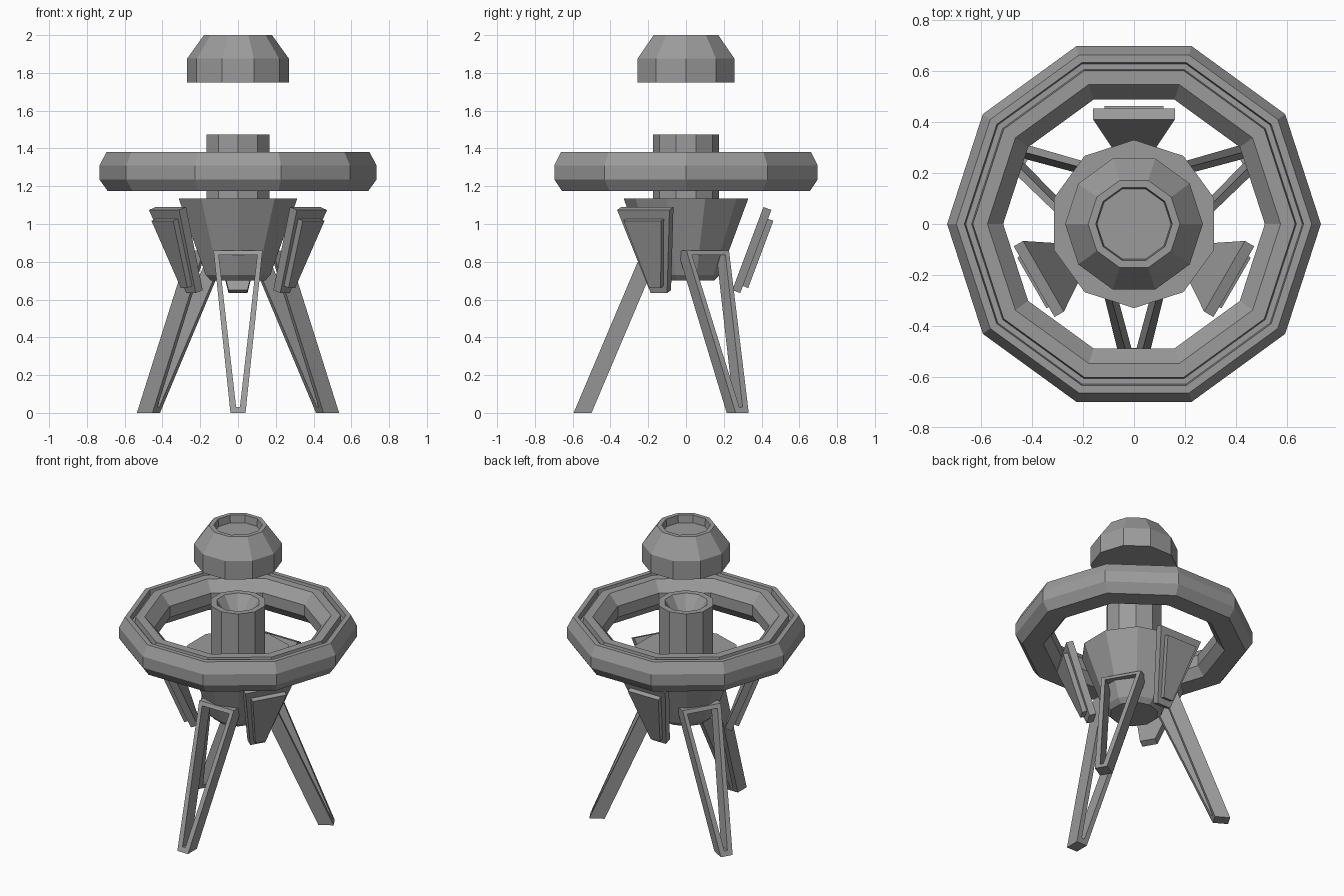
import bpy, bmesh, math
from mathutils import Matrix

if "Cube" in bpy.data.objects:
    bpy.data.objects.remove(bpy.data.objects["Cube"])

grey = bpy.data.materials.new("mid grey")
grey.use_nodes = True
COLOUR = (0.33, 0.33, 0.33, 1)
grey.diffuse_color = COLOUR
grey.node_tree.nodes["Principled BSDF"].inputs["Base Color"].default_value = COLOUR


def finish(name, bm):
    bmesh.ops.recalc_face_normals(bm, faces=bm.faces)
    mesh = bpy.data.meshes.new(name)
    bm.to_mesh(mesh)
    bm.free()
    mesh.materials.append(grey)
    obj = bpy.data.objects.new(name, mesh)
    bpy.context.collection.objects.link(obj)
    return obj


def lathe(name, profile, start=0.0, closed=False, sides=10):
    """Revolve (radius, z) points; open profiles get flat end caps."""
    bm = bmesh.new()
    rings = []
    for r, z in profile:
        angles = [math.radians(start) + math.tau * i / sides for i in range(sides)]
        rings.append([bm.verts.new((r * math.cos(a), r * math.sin(a), z)) for a in angles])
    pairs = list(zip(rings, rings[1:]))
    if closed:
        pairs.append((rings[-1], rings[0]))
    else:
        bm.faces.new(rings[0])
        bm.faces.new(rings[-1])
    for a, b in pairs:
        for i in range(sides):
            j = (i + 1) % sides
            bm.faces.new((a[i], a[j], b[j], b[i]))
    return finish(name, bm)


def bridge(bm, a, b):
    """Join two equal vertex loops with quads."""
    for i in range(len(a)):
        j = (i + 1) % len(a)
        bm.faces.new((a[i], a[j], b[j], b[i]))


def trapezoid(bm, top, bottom, half_top, half_bottom):
    """Four vertices across y, given (radius, z) for the top and bottom edges."""
    pts = [(top, -half_top), (top, half_top), (bottom, half_bottom), (bottom, -half_bottom)]
    return [bm.verts.new((p[0], y, p[1])) for p, y in pts]


def place(obj, degrees):
    obj.data.transform(Matrix.Rotation(math.radians(degrees), 4, "Z"))


# Floating cap with a recessed top
lathe("cap", [(0.27, 1.75), (0.27, 1.875), (0.18, 2.0), (0.15, 2.0), (0.145, 1.95)])

# Wheel-like ring with a groove along its top
lathe("ring", [(0.69, 1.175), (0.733, 1.235), (0.733, 1.31), (0.697, 1.38),
               (0.665, 1.38), (0.66, 1.345), (0.637, 1.345), (0.632, 1.38),
               (0.575, 1.38), (0.513, 1.31), (0.513, 1.235), (0.56, 1.175)], closed=True)

# Central column with a funnel mouth
lathe("column", [(0.175, 1.12), (0.175, 1.475), (0.135, 1.475), (0.07, 1.38)], start=18)

# Tapered hull
lathe("hull", [(0.15, 0.70), (0.18, 0.73), (0.33, 1.135)], start=18)


# Open triangular leg frames, leaning outwards at the foot
def leg(name, degrees):
    bm = bmesh.new()

    def lean(z):
        return 0.595 - 0.365 * z / 0.86

    loops = []
    for depth in (0.0, 0.095):
        outer = trapezoid(bm, (lean(0.86) - depth, 0.86), (lean(0) - depth, 0), 0.13, 0.04)
        inner = trapezoid(bm, (lean(0.835) - depth, 0.835), (lean(0.03) - depth, 0.03), 0.102, 0.01)
        bridge(bm, outer, inner)
        loops.append((outer, inner))
    for k in (0, 1):
        bridge(bm, loops[0][k], loops[1][k])
    place(finish(name, bm), degrees)


# Tilted fins with a smaller raised plate on the outer side
TILT = math.atan(0.375)


def slab(name, degrees, depth0, depth1, down0, down1, half_top, half_bottom):
    bm = bmesh.new()
    s, c = math.sin(TILT), math.cos(TILT)

    def at(depth, down):
        return (0.41 + depth * c - down * s, 1.09 - depth * s - down * c)

    loops = [trapezoid(bm, at(d, down0), at(d, down1), half_top, half_bottom)
             for d in (depth0, depth1)]
    for loop in loops:
        bm.faces.new(loop)
    bridge(bm, *loops)
    place(finish(name, bm), degrees)


for label, a in (("front", -90), ("back_left", 30), ("back_right", 150)):
    leg(label + "_leg", a)
for label, a in (("back", 90), ("front_left", -30), ("front_right", 210)):
    slab(label + "_fin", a, 0.0, 0.045, 0.0, 0.47, 0.16, 0.05)
    slab(label + "_fin_plate", a, 0.044, 0.075, 0.05, 0.43, 0.115, 0.035)
